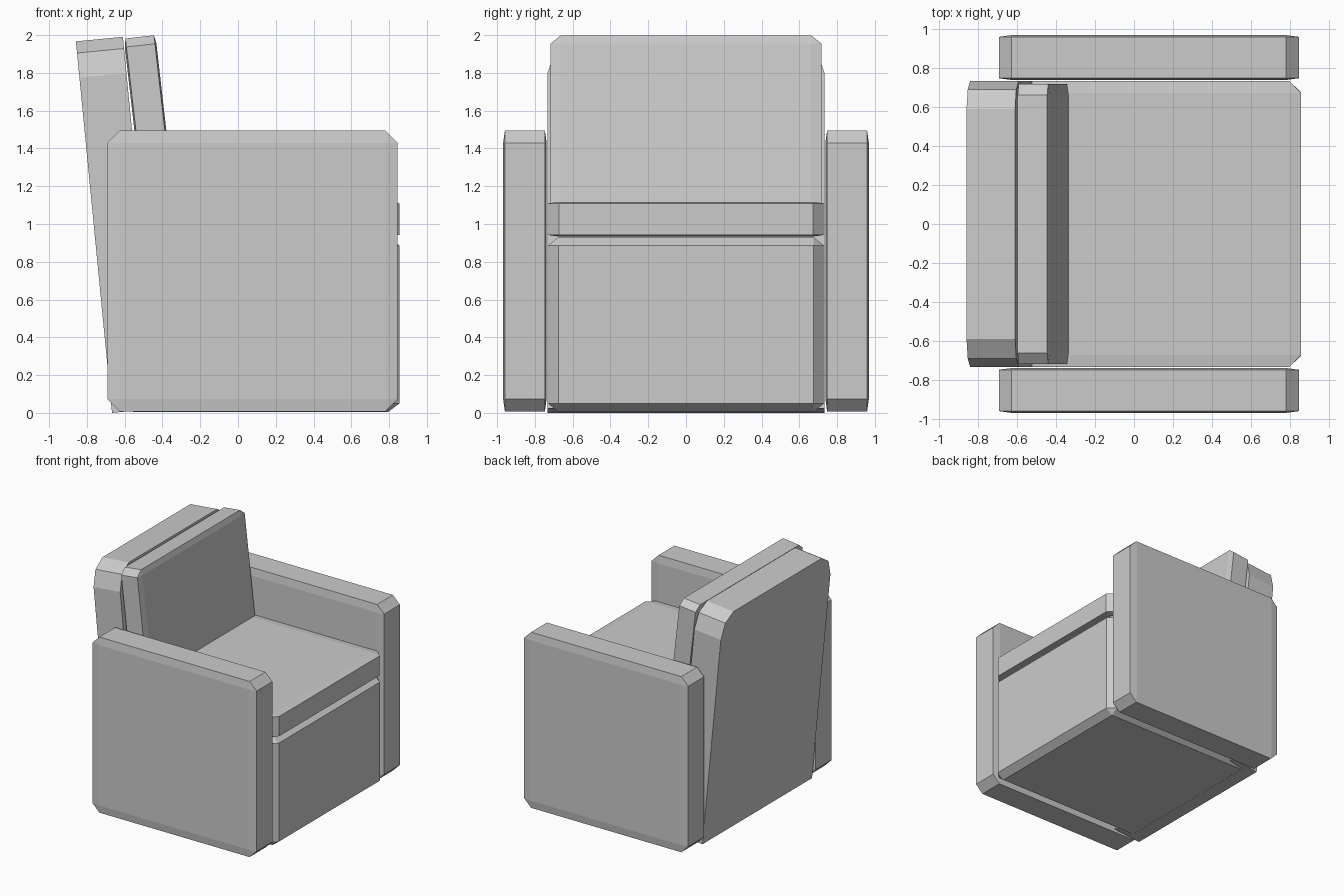
import bpy, bmesh
from math import radians
from itertools import product

if "Cube" in bpy.data.objects:
    bpy.data.objects.remove(bpy.data.objects["Cube"])


def finish(name, bm, location=(0, 0, 0), tilt=0):
    bmesh.ops.recalc_face_normals(bm, faces=bm.faces)
    mesh = bpy.data.meshes.new(name)
    bm.to_mesh(mesh)
    bm.free()
    obj = bpy.data.objects.new(name, mesh)
    obj.location = location
    obj.rotation_euler.y = radians(tilt)
    bpy.context.collection.objects.link(obj)
    return obj


def chamfer_box(name, low, high, cut, **place):
    """Box with one flat chamfer per edge, sized separately on each axis."""
    mid = [(a + b) / 2 for a, b in zip(low, high)]
    half = [(b - a) / 2 for a, b in zip(low, high)]
    bm = bmesh.new()
    for signs in product((-1, 1), repeat=3):
        for full in range(3):
            bm.verts.new([mid[i] + signs[i] * (half[i] - (0 if i == full else cut[i]))
                          for i in range(3)])
    bmesh.ops.convex_hull(bm, input=bm.verts)
    bmesh.ops.dissolve_limit(bm, angle_limit=radians(1), verts=bm.verts, edges=bm.edges)
    return finish(name, bm, **place)


# Arms: thick slabs, mirrored left and right
for side, label in ((-1, "left"), (1, "right")):
    y = sorted((side * 0.738, side * 0.968))
    chamfer_box(f"arm_{label}", (-0.692, y[0], 0.008), (0.845, y[1], 1.495),
                (0.065, 0.009, 0.065))

# Seat base and the cushion on it
chamfer_box("seat_base", (-0.615, -0.732, 0.006), (0.856, 0.732, 0.93), (0.06, 0.056, 0.045))
chamfer_box("seat_cushion", (-0.615, -0.732, 0.934), (0.856, 0.732, 1.117), (0.06, 0.06, 0.008))

# Back cushion, leaning
chamfer_box("back_cushion", (-0.168, -0.718, -0.98), (0, 0.718, 0), (0.008, 0.056, 0.045),
            location=(-0.437, 0, 2.0), tilt=-6.5)

# Back panel: rounded-top profile given thickness, leaning
half_profile = [(0.733, 0), (0.733, 1.783), (0.69, 1.914), (0.59, 1.976)]
outline = half_profile + [(-y, z) for y, z in reversed(half_profile)]
bm = bmesh.new()
face = bm.faces.new([bm.verts.new((0, y, z)) for y, z in outline])
ext = bmesh.ops.extrude_face_region(bm, geom=[face], use_keep_orig=True)
moved = [v for v in ext["geom"] if isinstance(v, bmesh.types.BMVert)]
bmesh.ops.translate(bm, vec=(0.25, 0, 0), verts=moved)
finish("back_panel", bm, location=(-0.667, 0, 0), tilt=-5.55)
